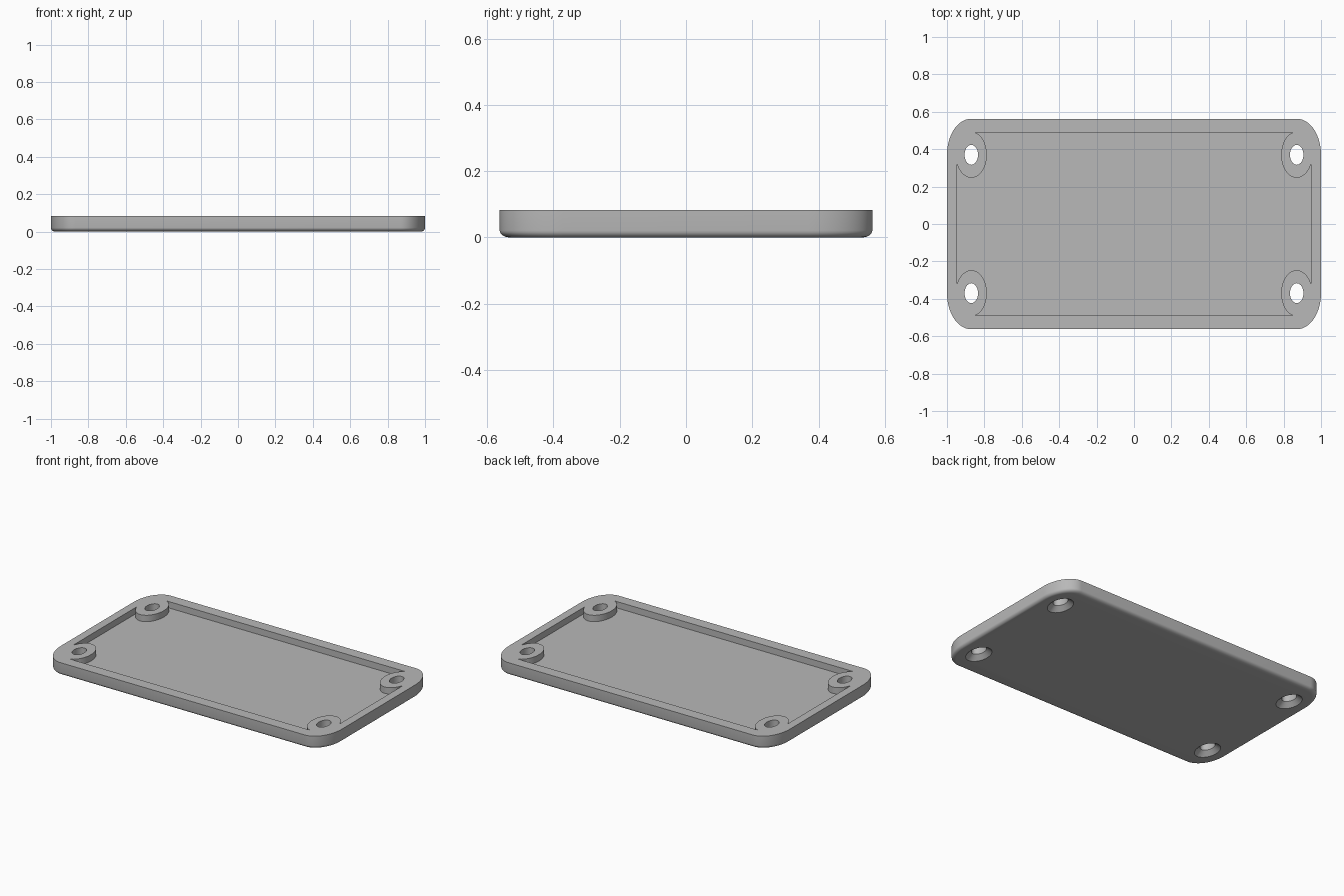
import bpy
import bmesh
from math import sin, cos, pi, asin, acos

cube = bpy.data.objects.get("Cube")
if cube:
    bpy.data.objects.remove(cube, do_unlink=True)

HEIGHT = 0.083
FLOOR_Z = 0.042              # top of the recessed floor
STRETCH = 1.48               # y to x ratio of all the round features
CX, CY = 0.87, 0.37          # screw centres, shared with the corner arcs
HALF_X, HALF_Y = 1.0, 0.5625
REC_X, REC_Y = 0.947, 0.49   # half size of the recess
BOSS = 0.083
HOLE, SINK, SINK_DEPTH = 0.036, 0.063, 0.028

grey = bpy.data.materials.new("plain grey")
grey.use_nodes = True
colour = (0.48, 0.48, 0.48, 1)
grey.diffuse_color = colour
grey.node_tree.nodes["Principled BSDF"].inputs["Base Color"].default_value = colour


def arc(cx, cy, rx, ry, start, end, steps):
    return [(cx + rx * cos(start + (end - start) * i / steps),
             cy + ry * sin(start + (end - start) * i / steps))
            for i in range(steps + 1)]


def four_corners(points):
    """Mirror one corner's path into a closed outline."""
    out = list(points)
    out += [(-x, y) for x, y in reversed(points)]
    out += [(-x, -y) for x, y in points]
    out += [(x, -y) for x, y in reversed(points)]
    return out


def loft(bm, outlines):
    """Closed solid through (outline, z) rings."""
    rings = [[bm.verts.new((x, y, z)) for x, y in pts] for pts, z in outlines]
    n = len(rings[0])
    for low, high in zip(rings, rings[1:]):
        for i in range(n):
            j = (i + 1) % n
            bm.faces.new((low[i], low[j], high[j], high[i]))
    bm.faces.new(rings[0][::-1])
    bm.faces.new(rings[-1])


def make_object(name, bm):
    bmesh.ops.recalc_face_normals(bm, faces=bm.faces[:])
    mesh = bpy.data.meshes.new(name)
    bm.to_mesh(mesh)
    bm.free()
    mesh.materials.append(grey)
    obj = bpy.data.objects.new(name, mesh)
    bpy.context.collection.objects.link(obj)
    return obj


# Plate body with rounded corners and a rounded bottom edge
def plate_outline(inset):
    return four_corners(arc(CX, CY, HALF_X - CX - inset,
                            HALF_Y - CY - inset * STRETCH, 0, pi / 2, 20))


ROUND = 0.021
bm = bmesh.new()
rings = []
for i in range(7):
    a = pi / 2 * i / 6
    rings.append((plate_outline(ROUND * (1 - sin(a))), ROUND * (1 - cos(a))))
rings.append((plate_outline(0), HEIGHT))
loft(bm, rings)
plate = make_object("cover_plate", bm)

# Recess cutter, which leaves a round boss standing in each corner
start = -acos((REC_X - CX) / BOSS)
end = -pi - asin((REC_Y - CY) / (BOSS * STRETCH))
outline = four_corners(arc(CX, CY, BOSS, BOSS * STRETCH, start, end, 36))
bm = bmesh.new()
loft(bm, [(outline, FLOOR_Z), (outline, HEIGHT + 0.05)])
recess = make_object("recess_cutter", bm)

# Screw hole cutters, countersunk from below
bm = bmesh.new()
slope = (SINK - HOLE) / SINK_DEPTH
profile = [(SINK + slope * 0.01, -0.01), (HOLE, SINK_DEPTH), (HOLE, HEIGHT + 0.05)]
for sx in (-1, 1):
    for sy in (-1, 1):
        loft(bm, [(arc(sx * CX, sy * CY, r, r * STRETCH, 0, 2 * pi, 40)[:-1], z)
                  for r, z in profile])
holes = make_object("screw_hole_cutter", bm)

# Cut the plate, then discard the cutters
bpy.ops.object.select_all(action='DESELECT')
bpy.context.view_layer.objects.active = plate
plate.select_set(True)
for cutter in (recess, holes):
    cutter.hide_render = True
    mod = plate.modifiers.new(cutter.name, 'BOOLEAN')
    mod.operation = 'DIFFERENCE'
    mod.solver = 'EXACT'
    mod.object = cutter
    bpy.ops.object.modifier_apply(modifier=mod.name)
    bpy.data.objects.remove(cutter, do_unlink=True)

bpy.ops.object.shade_smooth_by_angle(angle=pi / 6)
